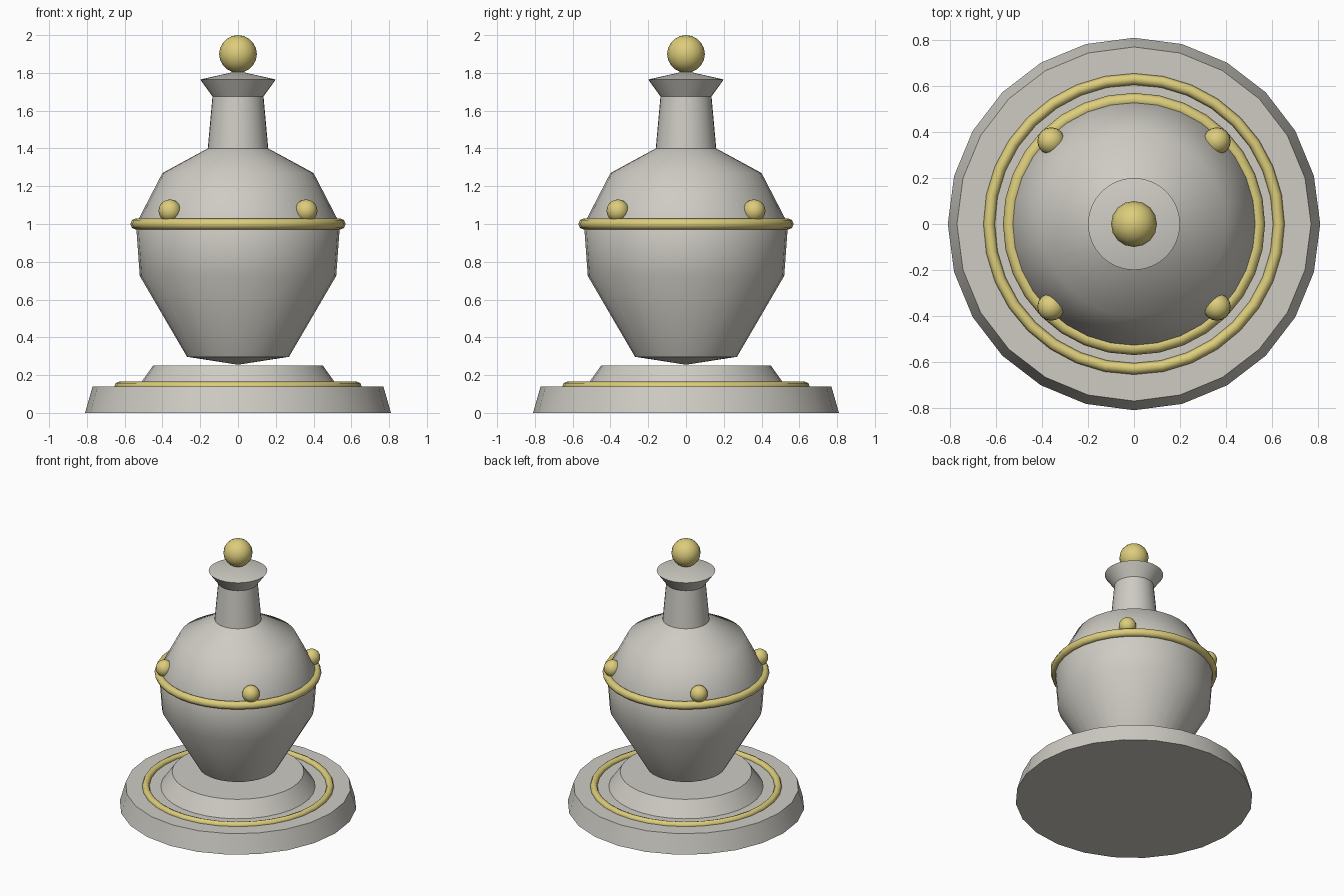
import bpy
import math

cube = bpy.data.objects.get("Cube")
if cube:
    bpy.data.objects.remove(cube, do_unlink=True)


def make_material(name, rgb):
    mat = bpy.data.materials.new(name)
    mat.use_nodes = True
    color = (*rgb, 1)
    mat.diffuse_color = color
    mat.node_tree.nodes["Principled BSDF"].inputs["Base Color"].default_value = color
    return mat


stone = make_material("warm grey stone", (0.62, 0.60, 0.55))
gold = make_material("pale gold", (0.72, 0.61, 0.20))


def finish(obj, name, mat, angle):
    obj.name = name
    obj.data.materials.append(mat)
    bpy.ops.object.select_all(action="DESELECT")
    obj.select_set(True)
    bpy.context.view_layer.objects.active = obj
    bpy.ops.object.shade_smooth_by_angle(angle=math.radians(angle))
    return obj


def lathe(name, profile, sides, mat):
    """Spin a bottom-to-top (radius, height) profile; zero radius gives a pole."""
    verts, rings, faces = [], [], []
    for r, z in profile:
        count = sides if r > 0 else 1
        rings.append([len(verts) + i for i in range(count)])
        for i in range(count):
            a = math.tau * i / sides
            verts.append((r * math.cos(a), r * math.sin(a), z))
    for low, high in zip(rings, rings[1:]):
        for i in range(sides):
            j = (i + 1) % sides
            if len(low) == 1:
                faces.append((low[0], high[j], high[i]))
            elif len(high) == 1:
                faces.append((low[i], low[j], high[0]))
            else:
                faces.append((low[i], low[j], high[j], high[i]))
    # Flat caps where the profile does not reach the axis
    if len(rings[0]) > 1:
        faces.append(rings[0][::-1])
    if len(rings[-1]) > 1:
        faces.append(rings[-1])
    mesh = bpy.data.meshes.new(name)
    mesh.from_pydata(verts, [], faces)
    obj = bpy.data.objects.new(name, mesh)
    bpy.context.collection.objects.link(obj)
    return finish(obj, name, mat, 38)


def ring(name, radius, thickness, z):
    bpy.ops.mesh.primitive_torus_add(major_radius=radius, minor_radius=thickness,
                                     major_segments=32, minor_segments=8,
                                     location=(0, 0, z))
    finish(bpy.context.object, name, gold, 60)


def ball(name, radius, location):
    bpy.ops.mesh.primitive_uv_sphere_add(segments=16, ring_count=10,
                                         radius=radius, location=location)
    finish(bpy.context.object, name, gold, 50)


# Stepped plinth
lathe("base_plate", [(0.81, 0), (0.77, 0.14)], 24, stone)
lathe("base_step", [(0.535, 0.13), (0.45, 0.25)], 32, stone)
ring("base_ring", 0.63, 0.025, 0.14)

# Vessel with shoulder, neck and flared lip
lathe("vessel", [(0, 0.255), (0.27, 0.297), (0.52, 0.725), (0.54, 1.0),
                 (0.40, 1.27), (0.16, 1.40), (0.135, 1.675),
                 (0.20, 1.765), (0, 1.81)], 32, stone)
ring("belly_ring", 0.54, 0.03, 1.0)

# Four studs above the belly ring
for i, label in enumerate(("back_left", "back_right", "front_right", "front_left")):
    a = math.radians(45 + 90 * i)
    ball("stud_" + label, 0.06, (0.51 * math.cos(a), 0.51 * math.sin(a), 1.07))

# Finial
ball("top_ball", 0.1, (0, 0, 1.9))
